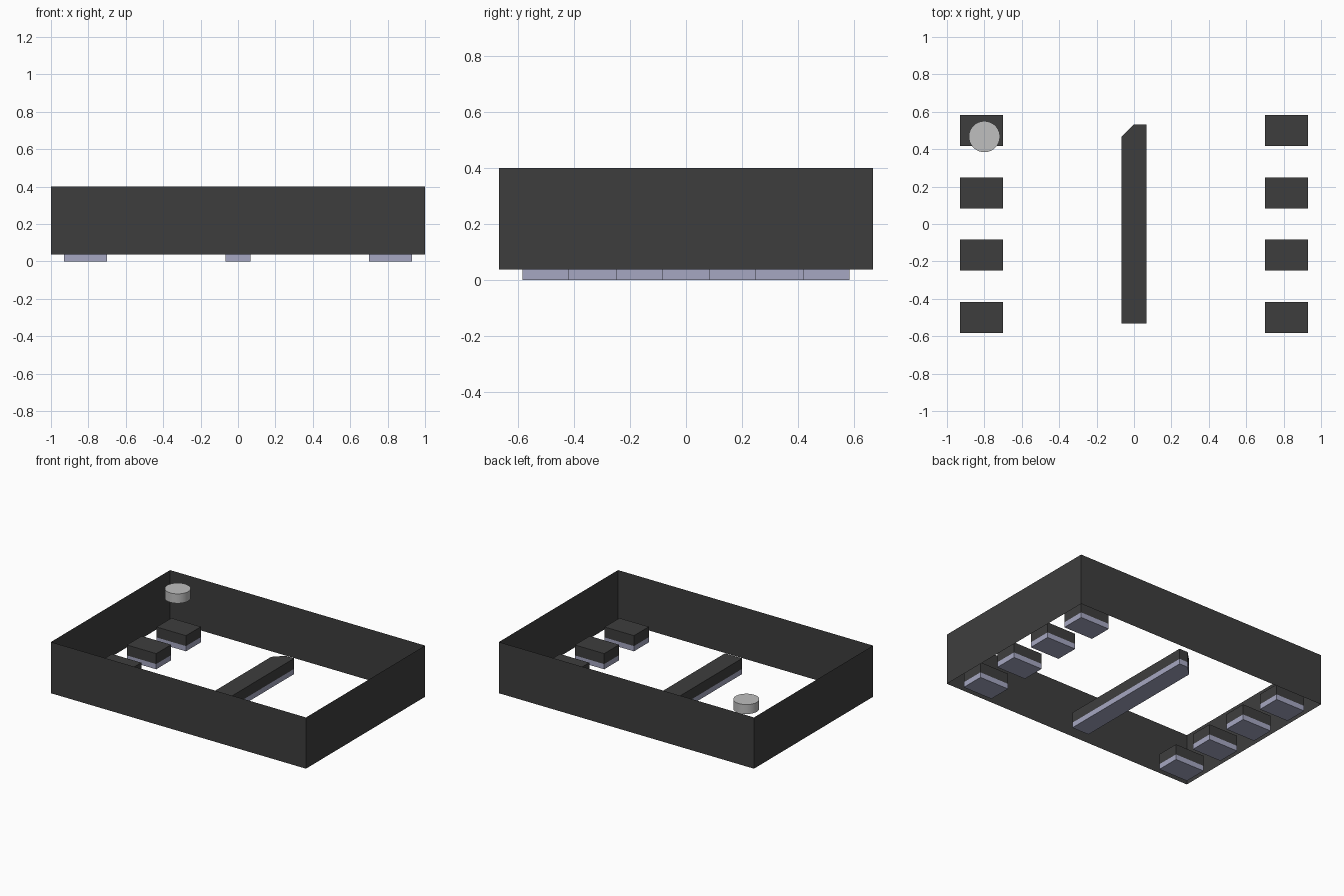
import bpy
import bmesh
import math

cube = bpy.data.objects.get("Cube")
if cube:
    bpy.data.objects.remove(cube, do_unlink=True)


def make_material(name, rgb):
    mat = bpy.data.materials.new(name)
    mat.use_nodes = True
    colour = (*rgb, 1.0)
    mat.diffuse_color = colour
    bsdf = next(n for n in mat.node_tree.nodes if n.type == 'BSDF_PRINCIPLED')
    bsdf.inputs["Base Color"].default_value = colour
    return mat


DARK = make_material("dark_grey_body", (0.048, 0.048, 0.048))
METAL = make_material("blue_grey_metal", (0.38, 0.39, 0.54))
LIGHT = make_material("light_grey_mark", (0.52, 0.52, 0.52))


def prism(name, outline, z0, z1, mats, bottom=True, top=True):
    """Extrude a counter-clockwise outline; the ends may be left open."""
    bm = bmesh.new()
    low = [bm.verts.new((x, y, z0)) for x, y in outline]
    high = [bm.verts.new((x, y, z1)) for x, y in outline]
    n = len(outline)
    for i in range(n):
        j = (i + 1) % n
        bm.faces.new((low[i], low[j], high[j], high[i]))
    if top:
        bm.faces.new(high)
    if bottom:
        face = bm.faces.new(low[::-1])
        face.material_index = len(mats) - 1   # last material goes underneath
    mesh = bpy.data.meshes.new(name)
    bm.to_mesh(mesh)
    bm.free()
    for mat in mats:
        mesh.materials.append(mat)
    obj = bpy.data.objects.new(name, mesh)
    bpy.context.collection.objects.link(obj)
    return obj


def rectangle(cx, cy, hx, hy):
    return [(cx - hx, cy - hy), (cx + hx, cy - hy),
            (cx + hx, cy + hy), (cx - hx, cy + hy)]


SEAT = 0.037      # underside of the body
POCKET = 0.111    # ceiling of the pad pockets
TOP = 0.40


def pad(name, outline):
    # Exposed metal below, open-bottomed dark pocket shell above
    prism(name + "_metal", outline, 0.0, SEAT, [METAL])
    prism(name + "_pocket", outline, SEAT, POCKET, [DARK], bottom=False)


# Body: thin walls open above and below
prism("body_walls", rectangle(0, 0, 1.0, 0.667), SEAT, TOP, [DARK],
      bottom=False, top=False)

# Four contact pads along each short side
for side, sx in (("left", 1), ("right", -1)):
    for i in range(4):
        y = -0.5 + i / 3
        pad(f"{side}_pad_{i + 1}", rectangle(sx * 0.815, y, 0.115, 0.083))

# Long central pad with one cut corner
pad("centre_pad", [(-0.067, -0.533), (0.067, -0.533), (0.067, 0.533),
                   (0.0, 0.533), (-0.067, 0.467)])

# Round orientation mark, dark underneath
circle = [(-0.8 + 0.083 * math.cos(math.tau * i / 64),
           0.467 + 0.083 * math.sin(math.tau * i / 64)) for i in range(64)]
mark = prism("orientation_mark", circle, 0.333, TOP, [LIGHT, DARK])
bpy.ops.object.select_all(action='DESELECT')
mark.select_set(True)
bpy.context.view_layer.objects.active = mark
bpy.ops.object.shade_smooth_by_angle(angle=math.radians(30))
